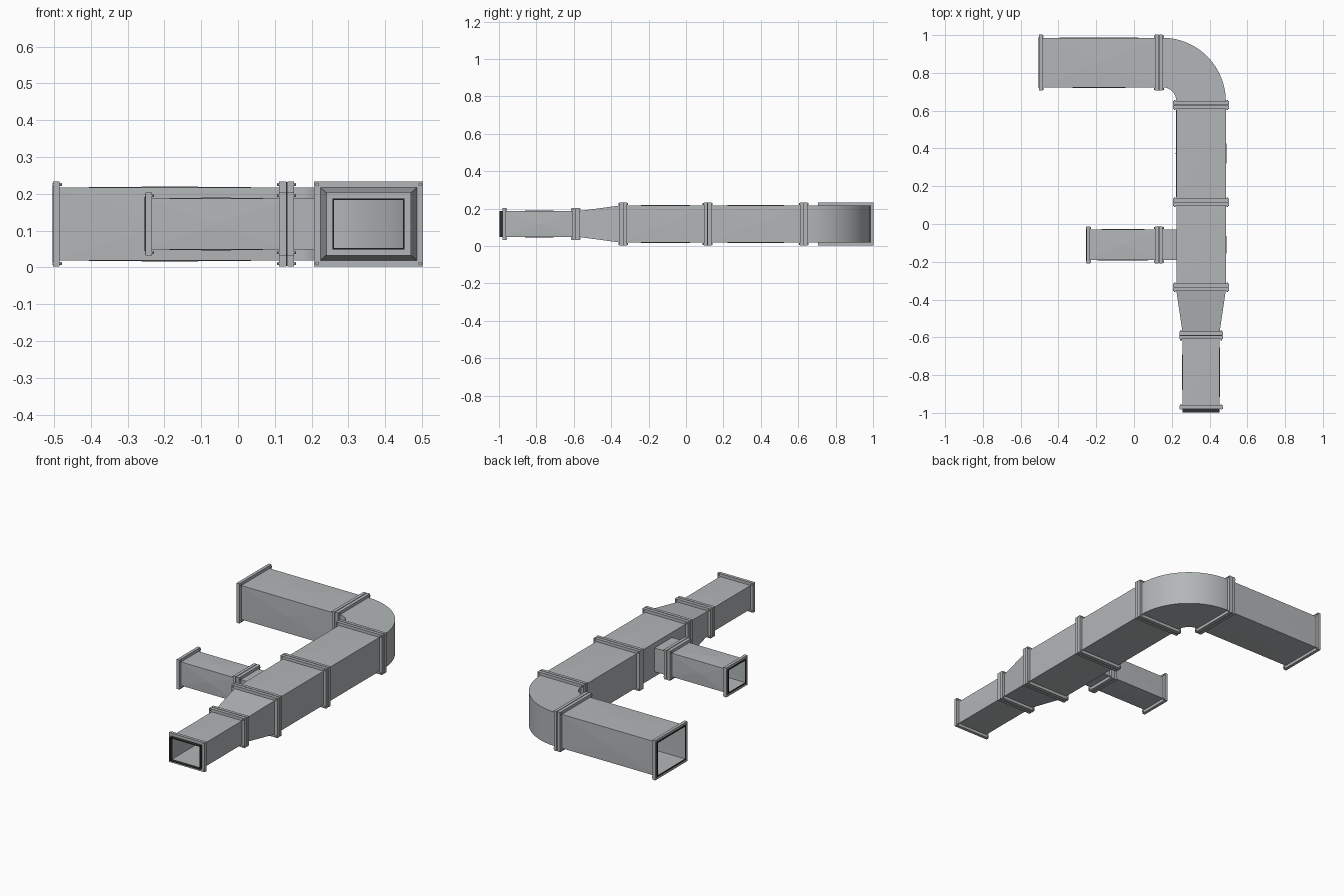
import bpy, bmesh
from math import sin, cos, pi
from mathutils import Vector

cube = bpy.data.objects.get("Cube")
if cube:
    bpy.data.objects.remove(cube, do_unlink=True)


def make_material(name, rgb, rough):
    m = bpy.data.materials.new(name)
    m.use_nodes = True
    m.diffuse_color = (*rgb, 1)
    bsdf = m.node_tree.nodes["Principled BSDF"]
    bsdf.inputs["Base Color"].default_value = (*rgb, 1)
    bsdf.inputs["Roughness"].default_value = rough
    return m


STEEL = make_material("galvanised grey", (0.45, 0.47, 0.48), 0.5)
RUBBER = make_material("gasket black", (0.03, 0.03, 0.03), 0.8)

ZC = 0.118           # height of every duct centre line
WALL = 0.004
LIP = 0.017          # how far a flange stands out from its duct
PLATE = 0.018        # flange thickness
LARGE = (0.131, 0.099)   # half width, half height
SMALL = (0.098, 0.069)
BRANCH = (0.081, 0.069)
MAIN_X, BACK_Y, BRANCH_Y = 0.355, 0.854, -0.11


def point(axis, centre, along, u, v):
    if axis == "y":
        return Vector((centre + u, along, ZC + v))
    return Vector((along, centre + u, ZC + v))


def ring(axis, centre, along, size, grow=0.0):
    w, h = size[0] + grow, size[1] + grow
    return [point(axis, centre, along, u, v)
            for u, v in ((-w, -h), (w, -h), (w, h), (-w, h))]


def loft(rings, closed=False):
    """Skin a run of four-cornered rings."""
    bm = bmesh.new()
    rows = [[bm.verts.new(p) for p in r] for r in rings]
    pairs = list(zip(rows, rows[1:])) + ([(rows[-1], rows[0])] if closed else [])
    for a, b in pairs:
        for i in range(4):
            j = (i + 1) % 4
            bm.faces.new((a[i], a[j], b[j], b[i]))
    bmesh.ops.recalc_face_normals(bm, faces=bm.faces[:])
    return bm


def finish(name, bm, mat=STEEL, wall=0.0, smooth=False):
    me = bpy.data.meshes.new(name)
    bm.to_mesh(me)
    bm.free()
    me.materials.append(mat)
    ob = bpy.data.objects.new(name, me)
    bpy.context.collection.objects.link(ob)
    if wall:
        mod = ob.modifiers.new("sheet thickness", "SOLIDIFY")
        mod.thickness = wall
        mod.offset = -1
    if smooth:
        bpy.ops.object.select_all(action="DESELECT")
        ob.select_set(True)
        bpy.context.view_layer.objects.active = ob
        bpy.ops.object.shade_smooth_by_angle(angle=pi / 6)
    return ob


def duct(name, axis, centre, a, b, size, opening=None):
    """Straight duct whose panels are slightly cross-broken."""
    bm = loft([ring(axis, centre, a, size), ring(axis, centre, b, size)])
    side = [f for f in bm.faces if opening and f.normal.x < -0.9]
    bmesh.ops.poke(bm, faces=[f for f in bm.faces if f not in side], offset=0.003)
    if opening:
        # cut a rectangular mouth in the side wall for the branch
        y, (w, h) = opening
        for co, no in (((0, y - w, 0), (0, 1, 0)), ((0, y + w, 0), (0, 1, 0)),
                       ((0, 0, ZC - h), (0, 0, 1)), ((0, 0, ZC + h), (0, 0, 1))):
            wall = [f for f in bm.faces if f.normal.x < -0.99]
            edges = list({e for f in wall for e in f.edges})
            verts = list({v for f in wall for v in f.verts})
            bmesh.ops.bisect_plane(bm, geom=wall + edges + verts,
                                   plane_co=co, plane_no=no)
        mouth = []
        for f in bm.faces:
            c = f.calc_center_median()
            if f.normal.x < -0.99 and abs(c.y - y) < w and abs(c.z - ZC) < h:
                mouth.append(f)
        bmesh.ops.delete(bm, geom=mouth, context="FACES")
    finish(name, bm, wall=WALL)


def frame(name, axis, centre, a, b, size, outer, inner, mat=STEEL):
    bm = loft([ring(axis, centre, a, size, outer), ring(axis, centre, b, size, outer),
               ring(axis, centre, b, size, inner), ring(axis, centre, a, size, inner)],
              closed=True)
    finish(name, bm, mat)


def bolts(name, axis, centre, a, b, size):
    """One bolt through each flange corner."""
    bm = bmesh.new()
    w, h = size[0] + LIP / 2, size[1] + LIP / 2
    turn = Vector((0, 0, 1)).rotation_difference(
        Vector((0, 1, 0) if axis == "y" else (1, 0, 0))).to_matrix().to_4x4()
    for u in (-w, w):
        for v in (-h, h):
            made = bmesh.ops.create_cone(bm, cap_ends=True, segments=6, radius1=0.005,
                                         radius2=0.005, depth=b - a, matrix=turn)
            bmesh.ops.translate(bm, verts=made["verts"],
                                vec=point(axis, centre, (a + b) / 2, u, v))
    finish(name, bm)


def joint(name, axis, centre, at, size):
    """Two bolted flanges with a gasket between them."""
    gap = 0.002
    frame(name + "_flange_a", axis, centre, at - gap - PLATE, at - gap, size, LIP, 0)
    frame(name + "_flange_b", axis, centre, at + gap, at + gap + PLATE, size, LIP, 0)
    frame(name + "_gasket", axis, centre, at - gap, at + gap, size, LIP - 0.002, 0, RUBBER)
    reach = gap + PLATE + 0.006
    bolts(name + "_bolts", axis, centre, at - reach, at + reach, size)


def end_flange(name, axis, centre, face, size, rim, seal_grow):
    """Open end: a flange, its seal and its bolts, facing the negative axis."""
    frame(name + "_flange", axis, centre, face, face + PLATE, size, LIP, 0)
    frame(name + "_seal", axis, centre, face - rim, face + 0.001, size,
          seal_grow, -WALL, RUBBER)
    bolts(name + "_bolts", axis, centre, face - 0.001, face + PLATE + 0.006, size)


# Main run, front to back
duct("front_duct", "y", MAIN_X, -0.98, -0.59, SMALL)
finish("reducer", loft([ring("y", MAIN_X, -0.59, SMALL), ring("y", MAIN_X, -0.575, SMALL),
                        ring("y", MAIN_X, -0.352, LARGE), ring("y", MAIN_X, -0.335, LARGE)]),
       wall=WALL)
duct("tee_duct", "y", MAIN_X, -0.335, 0.115, LARGE, opening=(BRANCH_Y, BRANCH))
duct("middle_duct", "y", MAIN_X, 0.115, 0.63, LARGE)

# Quarter-turn elbow
PIVOT = Vector((0.15, 0.65))
radius = MAIN_X - PIVOT.x
rings = [ring("y", MAIN_X, 0.63, LARGE)]
STEPS = 24
for k in range(STEPS + 1):
    t = pi / 2 * k / STEPS
    w, h = LARGE
    rings.append([Vector((PIVOT.x + (radius + u) * cos(t), PIVOT.y + (radius + u) * sin(t), ZC + v))
                  for u, v in ((-w, -h), (w, -h), (w, h), (-w, h))])
rings.append(ring("x", BACK_Y, 0.132, LARGE))
finish("elbow", loft(rings), wall=WALL, smooth=True)

# Back run and side branch
duct("back_duct", "x", BACK_Y, -0.502, 0.132, LARGE)
duct("branch_duct", "x", BRANCH_Y, -0.25, 0.132, BRANCH)
finish("branch_neck", loft([ring("x", BRANCH_Y, 0.132, BRANCH),
                            ring("x", BRANCH_Y, MAIN_X - LARGE[0] + 0.002, BRANCH)]), wall=WALL)

# Bolted joints
for name, axis, centre, at, size in (
        ("reducer_front", "y", MAIN_X, -0.59, SMALL),
        ("reducer_back", "y", MAIN_X, -0.335, LARGE),
        ("middle", "y", MAIN_X, 0.115, LARGE),
        ("elbow_front", "y", MAIN_X, 0.63, LARGE),
        ("elbow_side", "x", BACK_Y, 0.132, LARGE),
        ("branch", "x", BRANCH_Y, 0.132, BRANCH)):
    joint(name, axis, centre, at, size)

# Open ends
end_flange("front_end", "y", MAIN_X, -0.98, SMALL, 0.018, 0.0)
end_flange("back_end", "x", BACK_Y, -0.503, LARGE, 0.002, 0.004)
end_flange("branch_end", "x", BRANCH_Y, -0.252, BRANCH, 0.002, 0.004)
